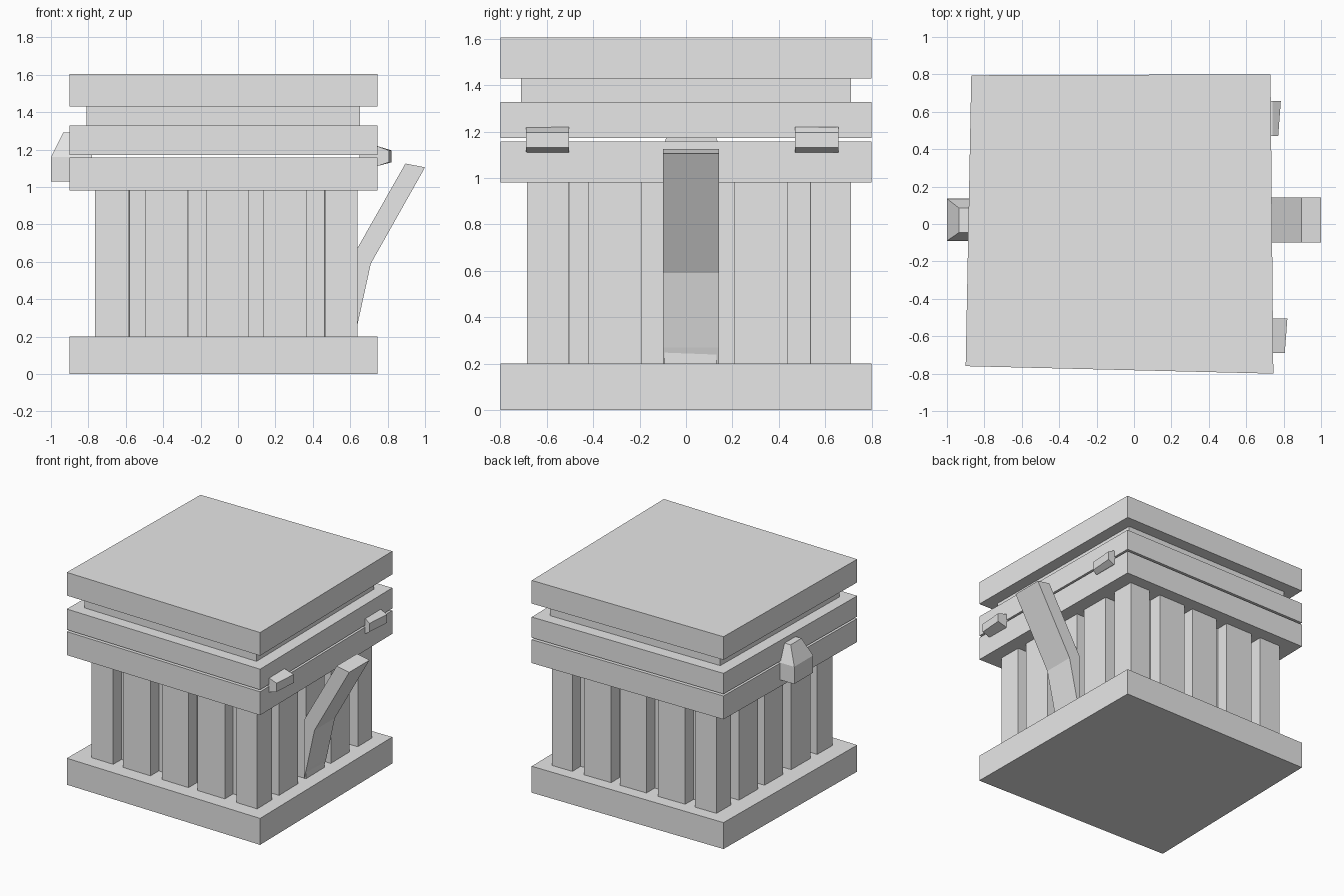
import bpy
import bmesh
from mathutils import Vector

cube = bpy.data.objects.get("Cube")
if cube:
    bpy.data.objects.remove(cube, do_unlink=True)

grey = bpy.data.materials.new("plain grey")
grey.use_nodes = True
grey.diffuse_color = (0.8, 0.8, 0.8, 1)
grey.node_tree.nodes["Principled BSDF"].inputs["Base Color"].default_value = (0.8, 0.8, 0.8, 1)


def loft(name, lower, upper):
    """Solid between two matching closed loops of 3D points."""
    bm = bmesh.new()
    a = [bm.verts.new(p) for p in lower]
    b = [bm.verts.new(p) for p in upper]
    n = len(a)
    bm.faces.new(a[::-1])
    bm.faces.new(b)
    for i in range(n):
        j = (i + 1) % n
        bm.faces.new((a[i], a[j], b[j], b[i]))
    bmesh.ops.recalc_face_normals(bm, faces=bm.faces)
    mesh = bpy.data.meshes.new(name)
    bm.to_mesh(mesh)
    bm.free()
    mesh.materials.append(grey)
    obj = bpy.data.objects.new(name, mesh)
    bpy.context.collection.objects.link(obj)
    return obj


def prism(name, outline, z0, z1):
    return loft(name, [(x, y, z0) for x, y in outline], [(x, y, z1) for x, y in outline])


def rect(x0, x1, y0, y1):
    return [(x0, y0), (x1, y0), (x1, y1), (x0, y1)]


# Slightly crooked footprints: front left, front right, back right, back left
SLAB = [(-0.90, -0.76), (0.745, -0.80), (0.73, 0.80), (-0.87, 0.795)]
NECK = [(-0.81, -0.675), (0.652, -0.71), (0.64, 0.71), (-0.78, 0.705)]
WALL = [Vector(p) for p in ((-0.765, -0.655), (0.64, -0.685), (0.625, 0.71), (-0.745, 0.70))]


def wall_point(u, v):
    front = WALL[0].lerp(WALL[1], u)
    back = WALL[3].lerp(WALL[2], u)
    return front.lerp(back, v)


def wall_cell(name, us, vs):
    outline = [wall_point(u, v) for u, v in rect(*us, *vs)]
    return prism(name, outline, 0.19, 0.99)


# Stacked slabs of the chest and its separate lid
prism("base_slab", SLAB, 0, 0.2)
prism("body_rim", SLAB, 0.98, 1.157)
prism("lid_rim", SLAB, 1.172, 1.328)
prism("lid_neck", NECK, 1.32, 1.44)
prism("lid_top", SLAB, 1.43, 1.605)

# Recessed core with slats and corner posts around it
DEPTH = 0.072
wall_cell("inner_core", (DEPTH, 1 - DEPTH), (DEPTH, 1 - DEPTH))
SPANS = [(0, 0.13), (0.19, 0.355), (0.425, 0.585), (0.64, 0.805), (0.875, 1)]
SHELL = [(0, DEPTH), (1 - DEPTH, 1)]
for u in (SPANS[0], SPANS[-1]):
    for v in (SPANS[0], SPANS[-1]):
        wall_cell("corner_post", u, v)
for span in SPANS[1:-1]:
    for side, shell in zip(("front", "back"), SHELL):
        wall_cell(side + "_slat", span, shell)
    for side, shell in zip(("left_end", "right_end"), SHELL):
        wall_cell(side + "_slat", shell, span)

# Bent lever rising from the middle slat
lever = [(0.62, 0.2), (0.64, 0.27), (0.71, 0.59), (1.0, 1.105), (0.895, 1.125), (0.62, 0.64)]
loft("lever", [(x, -0.10, z) for x, z in lever], [(x, 0.143, z) for x, z in lever])

# Latch block with a tapered top
LATCH = rect(-1.0, -0.78, -0.09, 0.135)
prism("latch_block", LATCH, 1.03, 1.16)
loft("latch_taper", [(x, y, 1.16) for x, y in LATCH],
     [(x, y, 1.29) for x, y in rect(-0.935, -0.78, -0.045, 0.085)])

# Hinge knobs, narrowing outward
for y0, y1, x in ((-0.69, -0.505, 0.813), (0.47, 0.657, 0.778)):
    loft("hinge_knob",
         [(0.65, y, z) for y, z in rect(y0, y1, 1.11, 1.22)],
         [(0.74, y, z) for y, z in rect(y0, y1, 1.11, 1.22)])
    loft("hinge_knob_tip",
         [(0.74, y, z) for y, z in rect(y0, y1, 1.11, 1.22)],
         [(x + (0.007 if y == y1 else -0.007), y, z) for y, z in rect(y0, y1, 1.132, 1.196)])
